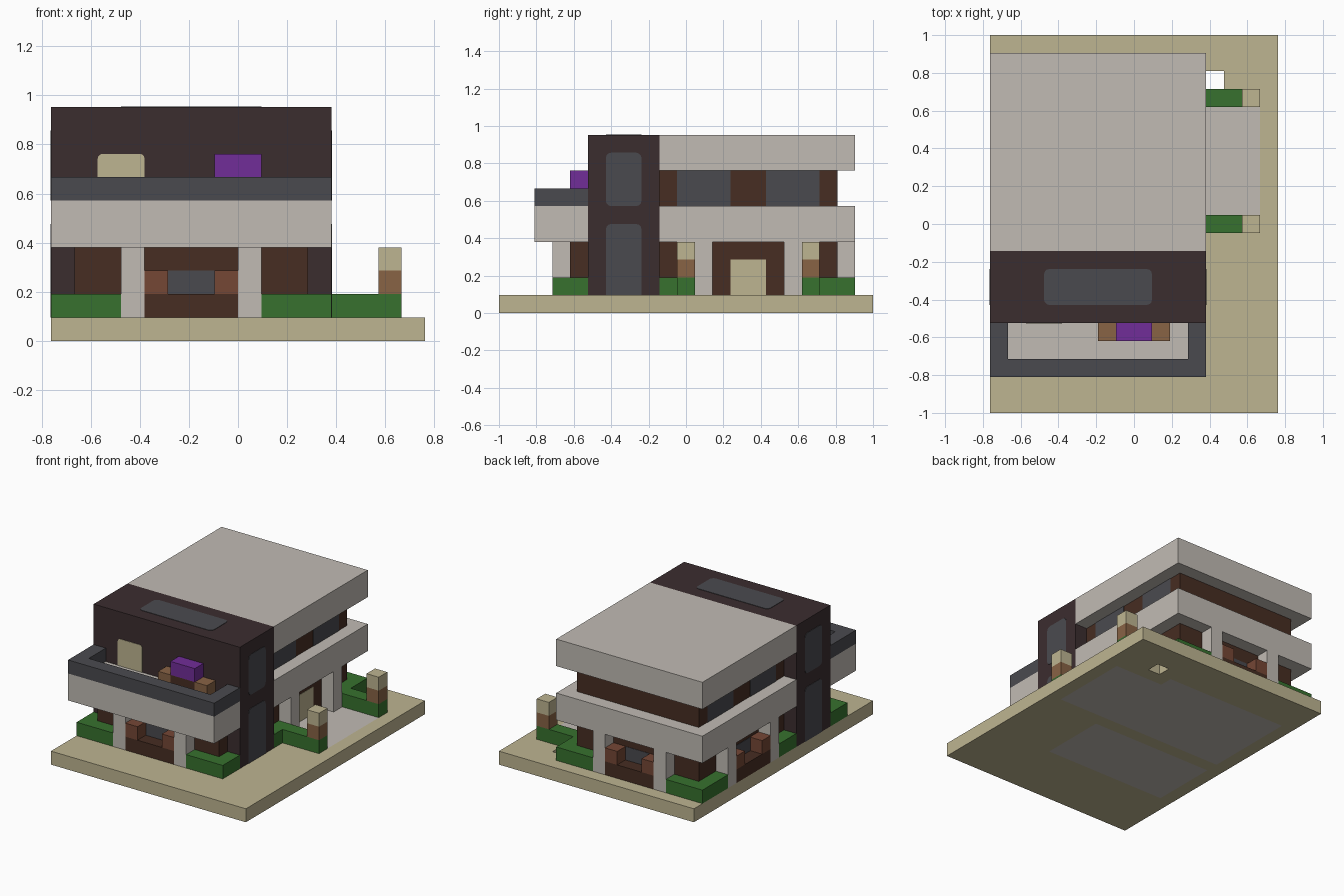
import bpy, bmesh, math
from mathutils import Matrix, Vector

if "Cube" in bpy.data.objects:
    bpy.data.objects.remove(bpy.data.objects["Cube"])

U = 2 / 21           # one block
W, D = 16, 21        # plot size in blocks


def material(name, rgb):
    lin = [((c / 255 + 0.055) / 1.055) ** 2.4 for c in rgb] + [1]
    m = bpy.data.materials.new(name)
    m.use_nodes = True
    m.diffuse_color = lin
    m.node_tree.nodes["Principled BSDF"].inputs["Base Color"].default_value = lin
    return m


STONE = material("pale stone", (193, 187, 180))
SAND = material("sand", (190, 181, 145))
PLUM = material("dark plum", (59, 45, 47))
SLATE = material("slate grey", (74, 74, 79))
TIMBER = material("dark timber", (71, 45, 34))
LEAF = material("hedge green", (55, 113, 46))
VIOLET = material("violet", (113, 45, 152))
BRICK = material("red brown", (117, 71, 53))
OAK = material("light oak", (136, 99, 69))


def world(x, y, z):
    return Vector(((x - W / 2) * U, (y - D / 2) * U, z * U))


def finish(name, bm, *mats):
    me = bpy.data.meshes.new(name)
    bmesh.ops.recalc_face_normals(bm, faces=bm.faces)
    bm.to_mesh(me)
    bm.free()
    for m in mats:
        me.materials.append(m)
    ob = bpy.data.objects.new(name, me)
    bpy.context.collection.objects.link(ob)
    return ob


def box(name, mat, xs, ys, zs):
    """Box from ranges given in blocks."""
    bm = bmesh.new()
    lo, hi = (world(*c) for c in zip(xs, ys, zs))
    size = hi - lo
    bmesh.ops.create_cube(bm, size=1, matrix=Matrix.Translation((lo + hi) / 2)
                          @ Matrix.Diagonal((*size, 1)))
    return finish(name, bm, mat)


def plate(name, mat, axis, at, us, vs, radius=0.0, square_base=False):
    """Thin pane across an axis, with optional rounded corners."""
    bm = bmesh.new()
    pts = []
    corners = [(us[1], vs[1], 0), (us[0], vs[1], 1), (us[0], vs[0], 2), (us[1], vs[0], 3)]
    for u, v, q in corners:
        r = 0 if square_base and q > 1 else radius
        su, sv = (1 if q in (0, 3) else -1), (1 if q < 2 else -1)
        for k in range(4 if r else 1):
            a = (q + k / 3) * math.pi / 2
            pts.append((u - su * r + r * math.cos(a), v - sv * r + r * math.sin(a)))
    t = 0.03
    order = {"x": lambda u, v: (at - t, u, v),
             "y": lambda u, v: (u, at - t, v),
             "z": lambda u, v: (u, v, at - t)}[axis]
    face = bm.faces.new([bm.verts.new(world(*order(u, v))) for u, v in pts])
    ext = bmesh.ops.extrude_face_region(bm, geom=[face])
    shift = Vector([2 * t * U if a == axis else 0 for a in "xyz"])
    bmesh.ops.translate(bm, vec=shift, verts=[g for g in ext["geom"]
                                              if isinstance(g, bmesh.types.BMVert)])
    return finish(name, bm, mat)


def paved(x, y, top):
    """Blocks of the ground slab that are stone instead of sand."""
    path = 11 <= x < 15 and 11 <= y < 17
    rooms = 1 < x < 11 and (5 < y < 10 or 11 < y < 18)
    return path or (not top and rooms)


# Ground slab with a small shaft and a paved path
bm = bmesh.new()
bmesh.ops.create_grid(bm, x_segments=W, y_segments=D, size=0.5,
                      matrix=Matrix.Diagonal((W * U, D * U, 1, 1)))


def cell(f):
    c = f.calc_center_median()
    return c.x / U + W / 2, c.y / U + D / 2


shaft = [f for f in bm.faces if 12 < cell(f)[0] < 13 and 18 < cell(f)[1] < 19]
bmesh.ops.delete(bm, geom=shaft, context="FACES")
ext = bmesh.ops.extrude_face_region(bm, geom=bm.faces[:])
bmesh.ops.translate(bm, vec=(0, 0, U),
                    verts=[g for g in ext["geom"] if isinstance(g, bmesh.types.BMVert)])
bm.normal_update()
for f in bm.faces:
    if abs(f.normal.z) > 0.5:
        top = f.calc_center_median().z > U / 2
        f.material_index = int(paved(*cell(f), top))
finish("ground_slab", bm, SAND, STONE)

# Main masses
box("tower", PLUM, (0, 12), (5, 9), (1, 10))
box("ground_floor_walls", TIMBER, (1, 11), (9, 19), (1, 4))
box("front_wall", TIMBER, (1, 11), (4, 5), (1, 4))
box("middle_slab", STONE, (0, 12), (9, 20), (4, 6))
box("upper_floor_walls", TIMBER, (1, 11), (9, 19), (6, 8))
box("roof_slab", STONE, (0, 12), (9, 20), (8, 10))

# Tower windows on both sides and skylight
for side, x in (("left", 12), ("right", 0)):
    plate(f"tower_upper_window_{side}", SLATE, "x", x, (6, 8), (6, 9), 0.3)
    plate(f"tower_lower_window_{side}", SLATE, "x", x, (6, 8), (1, 5), 0.3, True)
plate("tower_skylight", SLATE, "z", 10, (3, 9), (6, 8), 0.3)

# Upper floor windows
for side, x in (("left", 11), ("right", 1)):
    for n, y in enumerate((10, 15)):
        plate(f"upper_window_{side}_{n}", SLATE, "x", x, (y, y + 3), (6, 8))

# Balcony with railing, door and sofa
box("balcony", STONE, (0, 12), (2, 5), (4, 6))
box("railing_front", SLATE, (0, 12), (2, 3), (6, 7))
for side, x in (("right", 0), ("left", 11)):
    box(f"railing_{side}", SLATE, (x, x + 1), (3, 5), (6, 7))
plate("balcony_door", SAND, "y", 5, (2, 4), (6, 8), 0.2, True)
box("sofa_base", TIMBER, (7, 9), (4, 5), (6, 7))
box("sofa_cushion", VIOLET, (7, 9), (4, 5), (7, 8))
for side, x in (("right", 6), ("left", 9)):
    box(f"sofa_arm_{side}", OAK, (x, x + 1), (4, 5), (6, 7))

# Front and back bays: pillars, bench, stools, window
for side, y, wall in (("front", 3, 4), ("back", 19, 19)):
    for n, x in enumerate((3, 8)):
        box(f"{side}_pillar_{n}", STONE, (x, x + 1), (y, y + 1), (1, 4))
    box(f"{side}_bench", TIMBER, (4, 8), (y, y + 1), (1, 2))
    for n, x in enumerate((4, 7)):
        box(f"{side}_seat_{n}", BRICK, (x, x + 1), (y, y + 1), (2, 3))
    plate(f"{side}_bay_window", SLATE, "y", wall, (5, 7), (2, 3))
    for n, x in enumerate((0, 9)):
        box(f"{side}_hedge_{n}", LEAF, (x, x + 3), (y, y + 1), (1, 2))

# Side pillars and hedges
for side, x in (("right", 0), ("left", 11)):
    for n, y in enumerate((11, 16)):
        box(f"{side}_pillar_{n}", STONE, (x, x + 1), (y, y + 1), (1, 4))
    for n, ys in enumerate(((4, 5), (9, 11), (17, 19))):
        box(f"{side}_side_hedge_{n}", LEAF, (x, x + 1), ys, (1, 2))

# Right bay
box("right_bench", TIMBER, (0, 1), (12, 16), (1, 2))
for n, y in enumerate((12, 15)):
    box(f"right_seat_{n}", BRICK, (0, 1), (y, y + 1), (2, 3))
plate("right_bay_window", SLATE, "x", 1, (13, 15), (2, 3))

# Entrance door, flanking hedges and lamps
plate("entrance_door", SAND, "x", 11, (13, 15), (1, 3))
for n, y in enumerate((10, 17)):
    box(f"path_hedge_{n}", LEAF, (12, 15), (y, y + 1), (1, 2))
    box(f"lamp_post_{n}", OAK, (14, 15), (y, y + 1), (2, 3))
    box(f"lamp_head_{n}", SAND, (14, 15), (y, y + 1), (3, 4))
